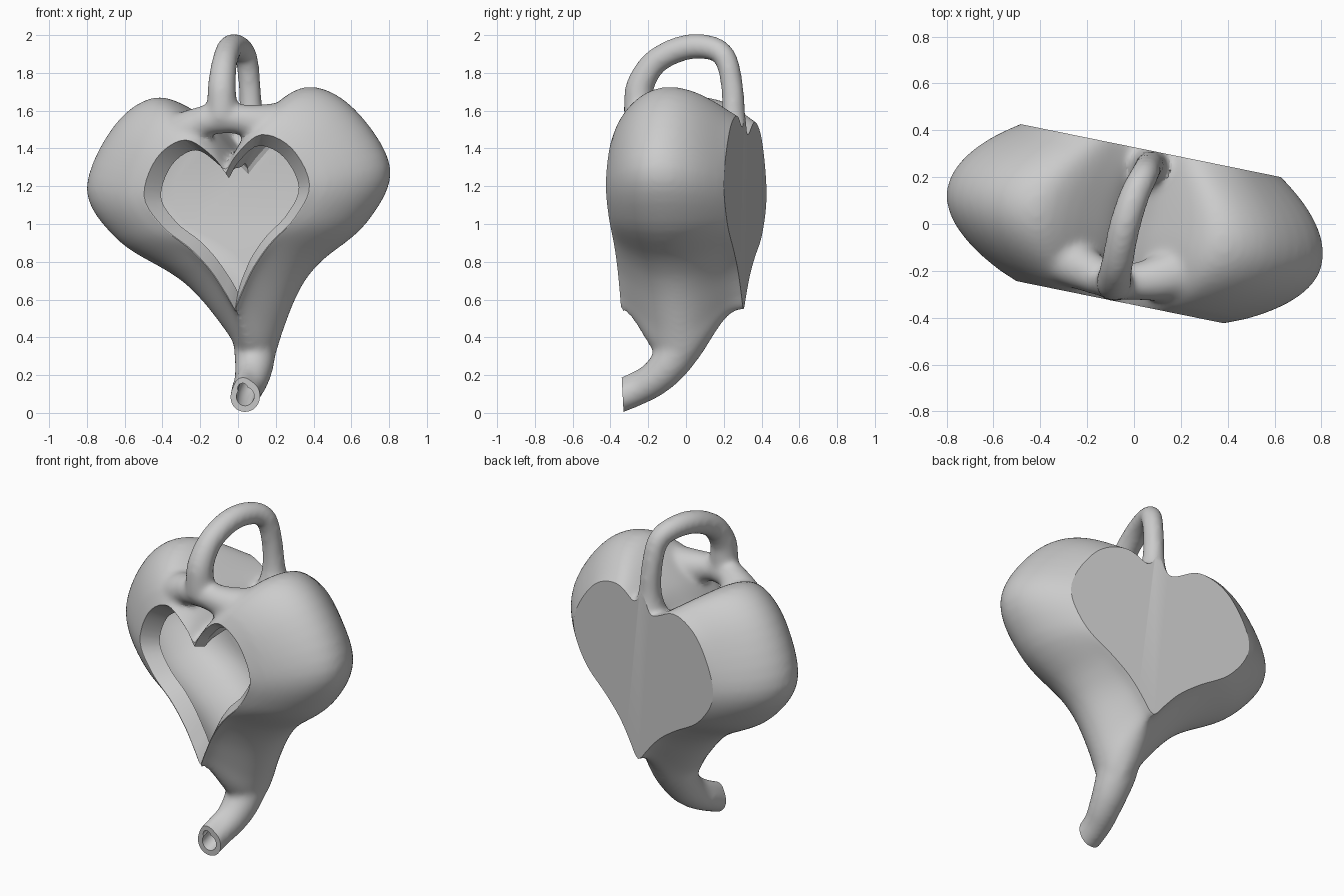
import bpy, bmesh, math
from mathutils import Vector, Matrix

if "Cube" in bpy.data.objects:
    bpy.data.objects.remove(bpy.data.objects["Cube"])

YAW, ROLL, DEPTH = math.radians(-11.5), math.radians(-3.9), 0.33
PLACE = Matrix.Translation((0.005, -0.01, 1.2)) @ Matrix.Rotation(YAW, 4, 'Z')
TILT = PLACE @ Matrix.Rotation(ROLL, 4, 'Y') @ Matrix.Translation((0, 0, -1.2))

clay = bpy.data.materials.new("grey_clay")
clay.diffuse_color = (0.6, 0.6, 0.6, 1)
clay.use_nodes = True
clay.node_tree.nodes["Principled BSDF"].inputs["Base Color"].default_value = clay.diffuse_color

# Half heart outlines (half width, height) from cleft to lower tip
FRONT = [(0, 1.27), (.07, 1.37), (.21, 1.465), (.37, 1.38), (.455, 1.18), (.365, 1.01),
         (.22, .88), (.12, .76), (.05, .64), (.02, .58), (0, .53)]
MIDDLE = [(0, 1.37), (.13, 1.53), (.39, 1.7), (.64, 1.575), (.82, 1.24), (.67, .96),
          (.40, .765), (.27, .63), (.145, .42), (.08, .27), (0, .2)]
BACK = [(0, 1.44), (.09, 1.49), (.24, 1.56), (.43, 1.47), (.57, 1.2), (.47, .98),
        (.28, .84), (.16, .74), (.07, .63), (.03, .57), (0, .54)]


def spline(points, steps):
    """Catmull-Rom curve through points of any dimension."""
    p = [Vector(q) for q in points]
    p = [2 * p[0] - p[1]] + p + [2 * p[-1] - p[-2]]
    out = []
    for i in range(1, len(p) - 2):
        a, b, c, d = p[i - 1:i + 3]
        for k in range(steps):
            t = k / steps
            out.append(0.5 * (2 * b + (c - a) * t + (2 * a - 5 * b + 4 * c - d) * t * t
                              + (3 * b - a - 3 * c + d) * t ** 3))
    return out + [p[-2]]


def section(v):
    """Half outline at depth v, swelling from the flat ends to the middle."""
    end, top, tip = (FRONT, .82, 1.9) if v < 0 else (BACK, 1.15, 2.8)
    f = 1 - (v / DEPTH) ** 2
    half = []
    for i, (e, m) in enumerate(zip(end, MIDDLE)):
        power = top if i < 4 else 1 + (tip - 1) * max(0, i - 5) / 5
        if i in (4, 5) and v < 0:
            power = .9
        g = math.copysign(abs(f) ** power, f)
        half.append((e[0] + (m[0] - e[0]) * g, e[1] + (m[1] - e[1]) * g))
    return half


def shrink(half, s, drop=0.0):
    """Scale an outline about its centre and lower its cleft."""
    return [(u * s, 1.12 + (w - 1.12) * s - (drop * max(0, 1 - u / .3) if i < 3 else 0))
            for i, (u, w) in enumerate(half)]


def skin(bm, rings):
    """Join rings of points into a closed tube with flat ends."""
    rows = [[bm.verts.new(p) for p in r] for r in rings]
    n = len(rows[0])
    for a, b in zip(rows, rows[1:]):
        for i in range(n):
            j = (i + 1) % n
            bm.faces.new((a[i], a[j], b[j], b[i]))
    bm.faces.new(rows[0][::-1])
    bm.faces.new(rows[-1])


def heart_loft(bm, sections):
    rings = []
    for v, half in sections:
        h = spline(half, 5)
        loop = [(max(0, p[0]), p[1]) for p in h] + [(-p[0], p[1]) for p in h[-2:0:-1]]
        # The lower tail leans sideways in the middle of the body
        lean = .04 * max(0, 1 - (v / DEPTH) ** 2)
        rings.append([TILT @ Vector((u + lean * min(1, max(0, (.8 - w) / .4)), v, w))
                      for u, w in loop])
    skin(bm, rings)


def tube(bm, path, sides=20):
    """Round tube through (x, y, z, radius) points."""
    pts = spline(path, 6)
    rings = []
    for i, p in enumerate(pts):
        tangent = (pts[min(i + 1, len(pts) - 1)] - pts[max(i - 1, 0)]).to_3d().normalized()
        side = Vector((1, 0, 0)) if abs(tangent.x) < .8 else Vector((0, 1, 0))
        a = tangent.cross(side).normalized()
        b = tangent.cross(a)
        rings.append([p.to_3d() + p[3] * (a * math.cos(t) + b * math.sin(t))
                      for t in (2 * math.pi * k / sides for k in range(sides))])
    skin(bm, rings)


def box(bm, matrix, lo, hi):
    lo, hi = Vector(lo), Vector(hi)
    bmesh.ops.create_cube(bm, size=1, matrix=matrix @ Matrix.Translation((lo + hi) / 2)
                          @ Matrix.Diagonal((*(hi - lo), 1)))


def make(name, build):
    bm = bmesh.new()
    build(bm)
    bmesh.ops.recalc_face_normals(bm, faces=bm.faces)
    mesh = bpy.data.meshes.new(name)
    bm.to_mesh(mesh)
    bm.free()
    mesh.materials.append(clay)
    ob = bpy.data.objects.new(name, mesh)
    bpy.context.collection.objects.link(ob)
    return ob


SPOUT = [(.085, .0, .50), (.09, -.035, .35), (.085, -.10, .245), (.068, -.18, .168),
         (.045, -.27, .115), (.03, -.45, .04)]
SPOUT_R = [.11, .113, .102, .09, .082, .08]
# Ridge line along the top of the spout, giving it a teardrop section
RIDGE = [(x - .015, y - .01, z + .055) for x, y, z in SPOUT]


def solid(bm):
    # Swelling heart body, a little longer than the flat cuts
    heart_loft(bm, [(v, section(v)) for v in (DEPTH * k / 10 for k in range(-11, 12))])
    # Curled spout
    tube(bm, [(*p, r) for p, r in zip(SPOUT, SPOUT_R)])
    tube(bm, [(*p, .045) for p in RIDGE])
    # Loop handle
    tube(bm, [(-.085, -.25, 1.55, .08), (-.085, -.25, 1.64, .08), (-.085, -.24, 1.74, .075),
              (-.07, -.16, 1.86, .069), (-.04, -.01, 1.933, .068), (.005, .13, 1.933, .065),
              (.045, .21, 1.875, .061), (.062, .245, 1.72, .06), (.07, .25, 1.56, .068),
              (.075, .245, 1.43, .11)])
    # Broad bridge carrying the handle across the cleft
    tube(bm, [(-.42, -.08, 1.40, .12), (-.28, -.155, 1.485, .11), (-.17, -.215, 1.545, .085),
              (-.085, -.24, 1.555, .078), (.0, -.245, 1.555, .08), (.11, -.23, 1.535, .1),
              (.28, -.18, 1.52, .13)])


def cavity(bm):
    rows = [(-.42, shrink(FRONT, .985)), (-DEPTH, shrink(FRONT, .985)), (-.25, shrink(FRONT, .82))]
    rows += [(v, shrink(section(v), .91, .05))
             for v in (-.2, -.15, -.1, -.05, 0, .05, .1, .15)]
    rows += [(v, shrink(section(v), s, .05))
             for v, s in ((.19, .9), (.22, .87), (.245, .82), (.262, .75), (.272, .65))]
    heart_loft(bm, rows)


vessel = make("heart_vessel", solid)
cutters = [
    make("front_cut", lambda bm: box(bm, PLACE, (-1, -.8, -.72), (1, -DEPTH, .3))),
    make("back_cut", lambda bm: box(bm, PLACE, (-1, DEPTH, -.9), (1, .8, .6))),
    make("spout_cut", lambda bm: box(bm, Matrix.Rotation(math.radians(3), 4, 'X'),
                                     (-.4, -.8, -.2), (.4, -.33, .4))),
    make("cavity_cut", cavity),
    make("spout_bore", lambda bm: tube(bm, [(*p, .047) for p in SPOUT])),
    make("ridge_bore", lambda bm: tube(bm, [(x, y, z - .015, .026) for x, y, z in RIDGE])),
]

# Fuse and soften the solid, then cut the flats and hollows
remesh = vessel.modifiers.new("fuse", 'REMESH')
remesh.mode, remesh.voxel_size = 'VOXEL', 0.014
soften = vessel.modifiers.new("soften", 'SMOOTH')
soften.factor, soften.iterations = 0.5, 20
for c in cutters:
    m = vessel.modifiers.new(c.name, 'BOOLEAN')
    m.operation, m.solver, m.object = 'DIFFERENCE', 'EXACT', c
    c.hide_render = True

deps = bpy.context.evaluated_depsgraph_get()
result = bpy.data.meshes.new_from_object(vessel.evaluated_get(deps))
vessel.modifiers.clear()
vessel.data = result
for c in cutters:
    bpy.data.objects.remove(c)
result.materials.clear()
result.materials.append(clay)

bpy.context.view_layer.objects.active = vessel
vessel.select_set(True)
bpy.ops.object.shade_smooth_by_angle(angle=math.radians(20))
